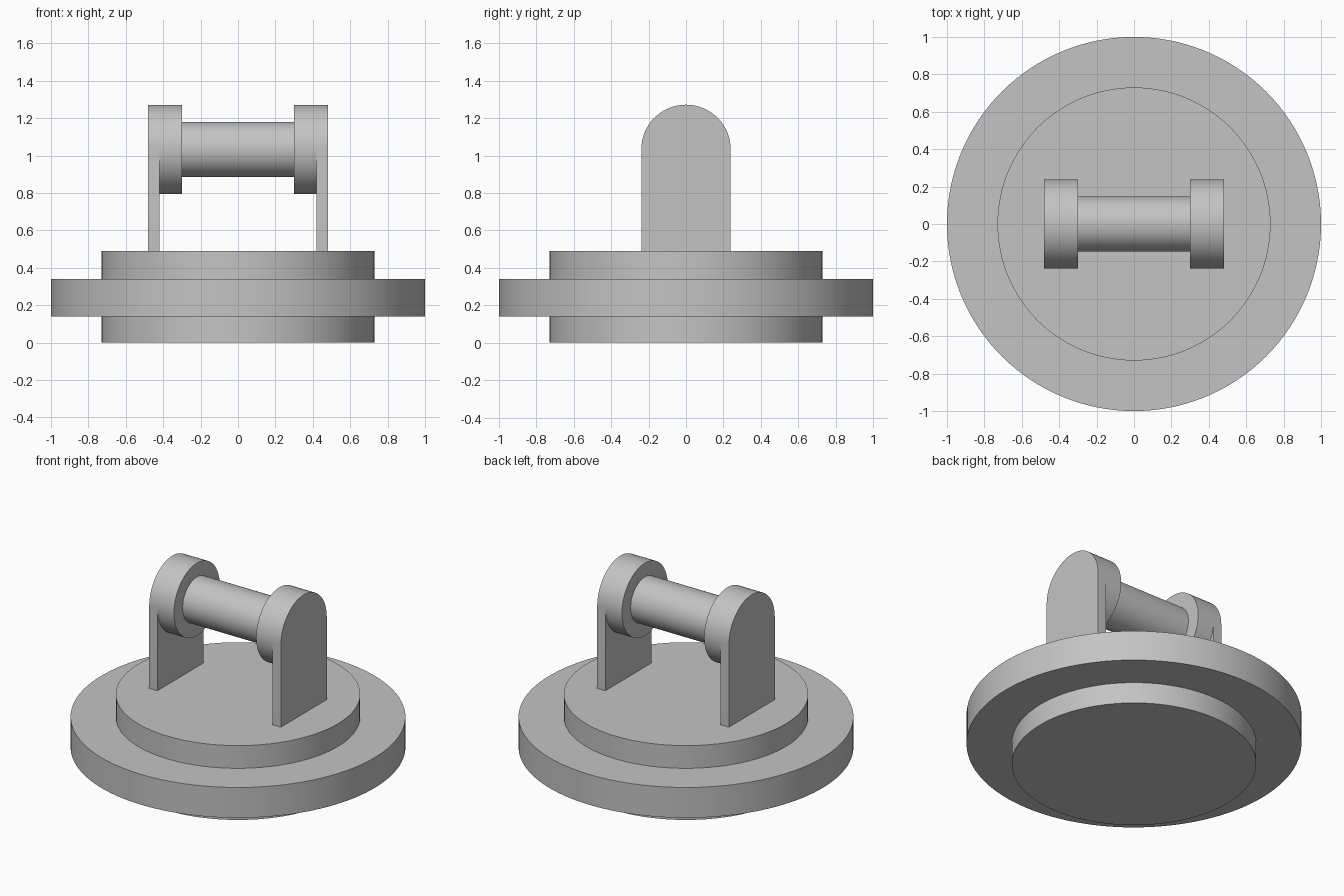
import bpy
import bmesh
import math
from mathutils import Matrix

cube = bpy.data.objects.get("Cube")
if cube:
    bpy.data.objects.remove(cube, do_unlink=True)

grey = bpy.data.materials.new("plain grey")
grey.use_nodes = True
colour = (0.55, 0.55, 0.55, 1)
grey.diffuse_color = colour
grey.node_tree.nodes["Principled BSDF"].inputs["Base Color"].default_value = colour

AXIS_Z = 1.033      # height of the crossbar axis
END_R = 0.239       # radius of collars and rounded plate tops
BASE_TOP = 0.49


def finish(name, bm):
    """Turn a bmesh into a grey object with smooth curved sides and sharp rims."""
    bmesh.ops.recalc_face_normals(bm, faces=bm.faces)
    mesh = bpy.data.meshes.new(name)
    bm.to_mesh(mesh)
    bm.free()
    mesh.materials.append(grey)
    obj = bpy.data.objects.new(name, mesh)
    bpy.context.collection.objects.link(obj)
    bpy.ops.object.select_all(action="DESELECT")
    obj.select_set(True)
    bpy.context.view_layer.objects.active = obj
    bpy.ops.object.shade_smooth_by_angle(angle=math.radians(30))
    return obj


def stepped_disc(name, profile, segments=128):
    """Spin a radius/height profile around the z axis."""
    bm = bmesh.new()
    verts = [bm.verts.new((r, 0, z)) for r, z in profile]
    edges = [bm.edges.new(pair) for pair in zip(verts, verts[1:])]
    bmesh.ops.spin(bm, geom=verts + edges, cent=(0, 0, 0), axis=(0, 0, 1),
                   angle=math.tau, steps=segments)
    bmesh.ops.remove_doubles(bm, verts=bm.verts, dist=0.0001)
    return finish(name, bm)


def cross_cylinder(name, x0, x1, radius):
    """Cylinder lying along x at the crossbar height."""
    bm = bmesh.new()
    place = Matrix.Translation(((x0 + x1) / 2, 0, AXIS_Z)) @ Matrix.Rotation(math.pi / 2, 4, "Y")
    bmesh.ops.create_cone(bm, cap_ends=True, segments=64, radius1=radius,
                          radius2=radius, depth=abs(x1 - x0), matrix=place)
    return finish(name, bm)


def arched_plate(name, x0, x1):
    """Upright plate with a half-round top, extruded along x."""
    bm = bmesh.new()
    steps = 32
    outline = [(END_R, BASE_TOP)]
    outline += [(END_R * math.cos(math.pi * i / steps),
                 AXIS_Z + END_R * math.sin(math.pi * i / steps)) for i in range(steps + 1)]
    outline += [(-END_R, BASE_TOP)]
    face = bm.faces.new([bm.verts.new((x0, y, z)) for y, z in outline])
    new = bmesh.ops.extrude_face_region(bm, geom=[face])["geom"]
    bmesh.ops.translate(bm, vec=(x1 - x0, 0, 0),
                        verts=[g for g in new if isinstance(g, bmesh.types.BMVert)])
    return finish(name, bm)


# Round base with a wide middle flange
stepped_disc("base", [(0, 0), (0.73, 0), (0.73, 0.14), (1, 0.14), (1, 0.34),
                      (0.73, 0.34), (0.73, BASE_TOP), (0, BASE_TOP)])

# Upright plates with a collar on each inner face
for side, s in (("left", 1), ("right", -1)):
    arched_plate(side + "_upright", s * 0.42, s * 0.48)
    cross_cylinder(side + "_collar", s * 0.30, s * 0.42, END_R)

# Crossbar between the collars
cross_cylinder("crossbar", -0.30, 0.30, 0.148)
